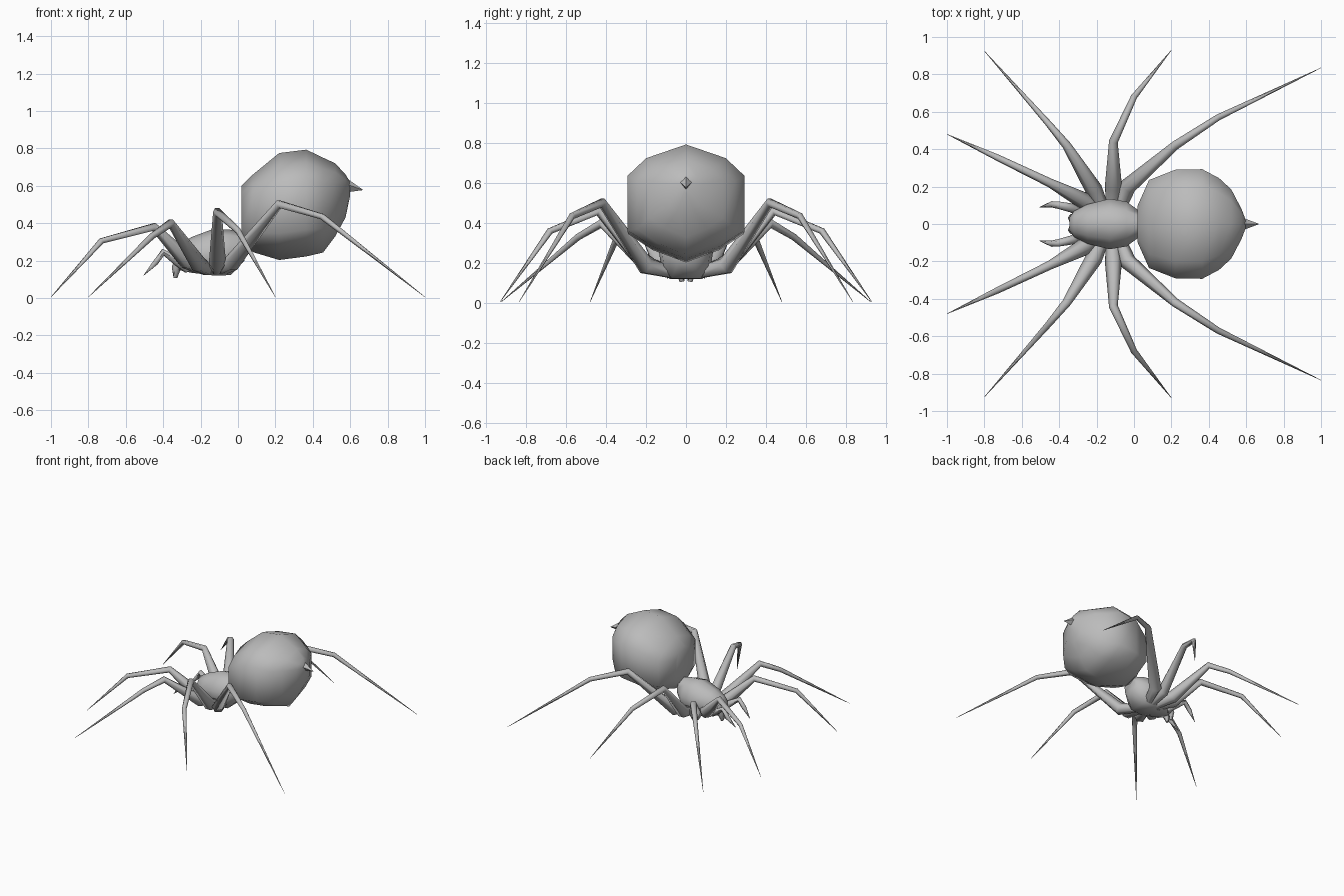
import bpy, bmesh, math
from mathutils import Vector

cube = bpy.data.objects.get("Cube")
if cube:
    bpy.data.objects.remove(cube, do_unlink=True)

grey = bpy.data.materials.new("body_grey")
grey.use_nodes = True
colour = (0.5, 0.5, 0.5, 1)
grey.diffuse_color = colour
grey.node_tree.nodes["Principled BSDF"].inputs["Base Color"].default_value = colour


def loft(name, rings, mirror=False, angle=40):
    """Skin a list of equal-sized rings and close both ends."""
    bm = bmesh.new()
    loops = [[bm.verts.new(p) for p in ring] for ring in rings]
    n = len(loops[0])
    for a, b in zip(loops, loops[1:]):
        for i in range(n):
            j = (i + 1) % n
            bm.faces.new((a[i], a[j], b[j], b[i]))
    bm.faces.new(loops[0])
    bm.faces.new(loops[-1])
    bmesh.ops.remove_doubles(bm, verts=bm.verts, dist=0.0005)
    bmesh.ops.recalc_face_normals(bm, faces=bm.faces)
    mesh = bpy.data.meshes.new(name)
    bm.to_mesh(mesh)
    bm.free()
    mesh.materials.append(grey)
    ob = bpy.data.objects.new(name, mesh)
    bpy.context.collection.objects.link(ob)
    bpy.ops.object.select_all(action='DESELECT')
    ob.select_set(True)
    bpy.context.view_layer.objects.active = ob
    bpy.ops.object.shade_smooth_by_angle(angle=math.radians(angle))
    if mirror:
        mod = ob.modifiers.new("other_side", 'MIRROR')
        mod.use_axis = (False, True, False)
    return ob


def tube(name, path, radii, sides=6):
    """Tapered, jointed limb along a path, mirrored to the other side."""
    pts = [Vector(p) for p in path]
    rings = []
    for i, p in enumerate(pts):
        before = (p - pts[i - 1]).normalized() if i else Vector()
        after = (pts[i + 1] - p).normalized() if i < len(pts) - 1 else Vector()
        t = (before + after).normalized()
        u = t.cross(Vector((0, 0, 1))).normalized()
        v = u.cross(t)
        rings.append([p + radii[i] * (u * math.cos(a) + v * math.sin(a))
                      for a in (2 * math.pi * k / sides for k in range(sides))])
    return loft(name, rings, True, 65)


def body(name, half, stations, angle):
    """Body from a half outline scaled at stations (x, low z, high z, half width)."""
    outline = half + [(-y, z) for y, z in half[-2:0:-1]]
    rings = [[(x, y * w, (lo + hi) / 2 + z * (hi - lo) / 2) for y, z in outline]
             for x, lo, hi, w in stations]
    return loft(name, rings, False, angle)


# Abdomen
body("abdomen", [(0, 1), (.68, .76), (1, .45), (1, -.5), (.58, -.78), (0, -1)],
     [(.02, .3, .6, .1), (.08, .245, .66, .235), (.22, .203, .775, .29),
      (.365, .222, .793, .293), (.455, .243, .75, .245), (.52, .33, .72, .185),
      (.575, .43, .66, .08), (.6, .55, .62, .015)], 75)

# Pointed tail
base = [(.575, 0, .645), (.59, .03, .605), (.58, 0, .565), (.59, -.03, .605)]
loft("tail_spike", [base, [(.67, 0, .577)] * 4], angle=75)

# Head and thorax with a flat underside
body("thorax", [(0, 1), (.6, .75), (1, .1), (.92, -.5), (.6, -1), (0, -1)],
     [(-.345, .17, .23, .035), (-.32, .15, .285, .07), (-.25, .135, .325, .105),
      (-.13, .12, .37, .135), (-.04, .122, .365, .12), (.035, .2, .345, .065)], 60)

# Four pairs of legs: hip, bend, knee, shin, foot
legs = {
    "front_legs": [(-.17, .05, .148), (-.27, .125, .195), (-.45, .22, .38),
                   (-.73, .355, .305), (-1, .48, .005)],
    "second_legs": [(-.155, .06, .148), (-.215, .185, .185), (-.36, .42, .4),
                    (-.46, .54, .33), (-.8, .925, .005)],
    "third_legs": [(-.115, .06, .148), (-.11, .2, .185), (-.11, .44, .46),
                   (0, .68, .36), (.2, .93, .005)],
    "rear_legs": [(-.09, .05, .148), (-.035, .2, .185), (.22, .42, .502),
                  (.45, .57, .435), (1, .835, .005)],
}
for name, path in legs.items():
    tube(name, path, [.03, .046, .024, .017, .001])

# Feelers and jaws
tube("feelers", [(-.27, .05, .15), (-.33, .085, .2), (-.4, .1, .245),
                 (-.44, .105, .19), (-.505, .09, .12)], [.02, .025, .02, .017, .001])
tube("jaws", [(-.31, .03, .21), (-.33, .03, .16), (-.335, .02, .108)],
     [.03, .025, .012])
